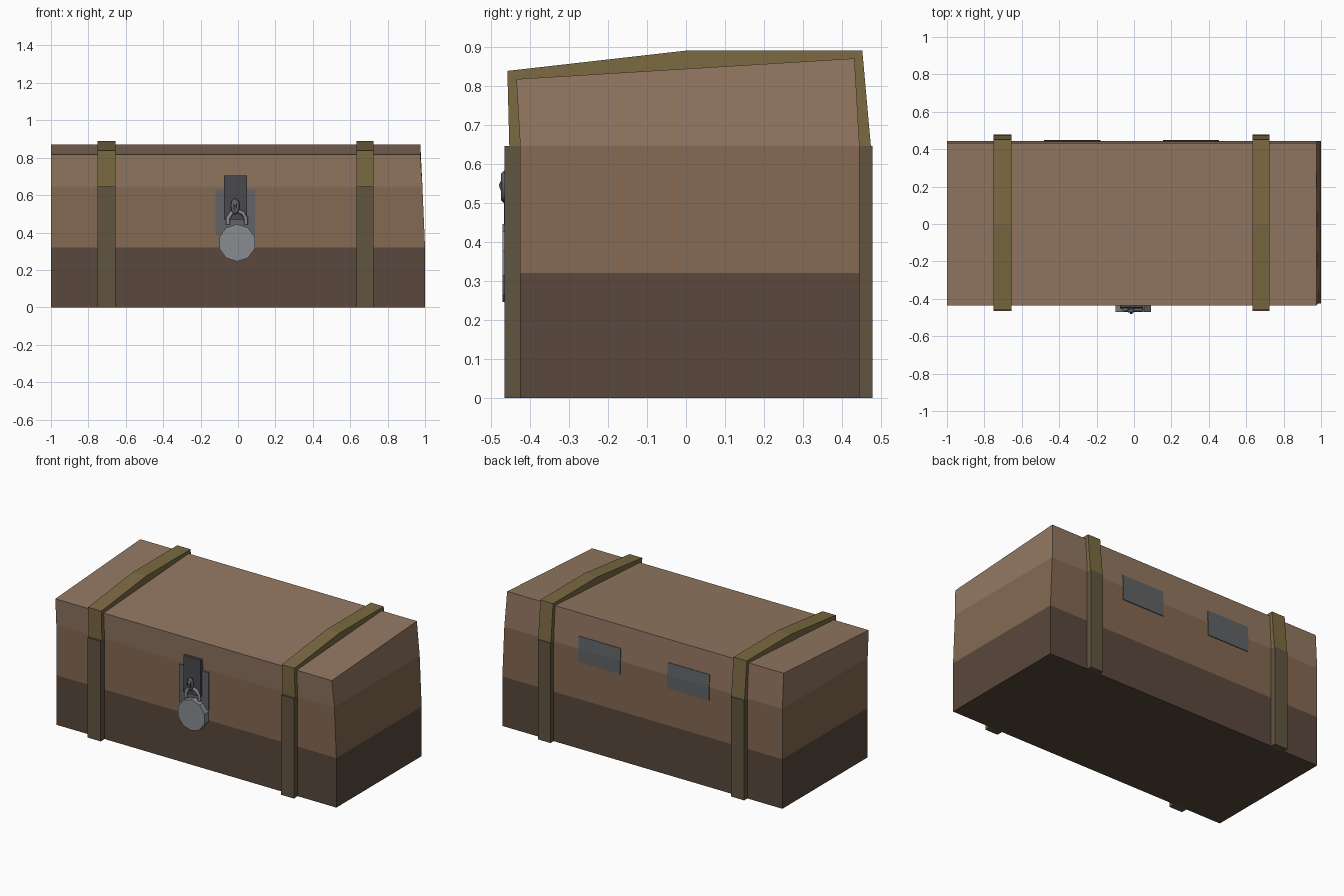
import bpy, bmesh
from math import pi, cos, sin

if "Cube" in bpy.data.objects:
    bpy.data.objects.remove(bpy.data.objects["Cube"])


def material(name, rgb):
    m = bpy.data.materials.new(name)
    m.diffuse_color = (*rgb, 1)
    m.use_nodes = True
    m.node_tree.nodes["Principled BSDF"].inputs["Base Color"].default_value = m.diffuse_color
    return m


DARK = material("dark_wood", (0.10, 0.065, 0.045))
MID = material("mid_wood", (0.23, 0.14, 0.085))
LIGHT = material("light_wood", (0.29, 0.185, 0.12))
BRASS = material("brass", (0.20, 0.145, 0.055))
OLD_BRASS = material("old_brass", (0.12, 0.09, 0.05))
IRON = material("iron", (0.065, 0.065, 0.075))
PLATE = material("plate_metal", (0.12, 0.125, 0.13))
STEEL = material("steel", (0.25, 0.26, 0.28))


def finish(name, bm, *mats):
    bmesh.ops.recalc_face_normals(bm, faces=bm.faces)
    me = bpy.data.meshes.new(name)
    bm.to_mesh(me)
    bm.free()
    for m in mats:
        me.materials.append(m)
    ob = bpy.data.objects.new(name, me)
    bpy.context.collection.objects.link(ob)
    return ob


def loft(name, rings, *mats):
    """Skin four-cornered rings, one material per band, capped at both ends."""
    bm = bmesh.new()
    vs = [[bm.verts.new(p) for p in r] for r in rings]
    for band, (a, b) in enumerate(zip(vs, vs[1:])):
        for i in range(4):
            j = (i + 1) % 4
            bm.faces.new((a[i], a[j], b[j], b[i])).material_index = band
    bm.faces.new(vs[0])
    bm.faces.new(vs[-1]).material_index = len(mats) - 1
    return finish(name, bm, *mats)


def extrude_x(name, profile, x0, x1, mat):
    """Extrude a (y, z) outline along x."""
    bm = bmesh.new()
    face = bm.faces.new([bm.verts.new((x0, y, z)) for y, z in profile])
    ext = bmesh.ops.extrude_face_region(bm, geom=[face])["geom"]
    bmesh.ops.translate(bm, vec=(x1 - x0, 0, 0),
                        verts=[v for v in ext if isinstance(v, bmesh.types.BMVert)])
    return finish(name, bm, mat)


def tube(name, pts, radius, mat, cyclic=False):
    cu = bpy.data.curves.new(name, "CURVE")
    cu.dimensions = "3D"
    cu.bevel_depth, cu.bevel_resolution = radius, 0
    cu.use_fill_caps = True
    sp = cu.splines.new("POLY")
    sp.points.add(len(pts) - 1)
    for p, co in zip(sp.points, pts):
        p.co = (*co, 1)
    sp.use_cyclic_u = cyclic
    cu.materials.append(mat)
    bpy.context.collection.objects.link(bpy.data.objects.new(name, cu))


def ring(x1, y0, y1, z0, z1):
    return [(-1, y0, z0), (x1, y0, z0), (x1, y1, z1), (-1, y1, z1)]


# Box and lid: right end leans in, lid slopes down to the front
loft("chest_body", [ring(1, -.425, .445, 0, 0), ring(1, -.425, .445, .32, .32),
                    ring(.986, -.425, .445, .645, .645)], DARK, MID)
loft("chest_lid", [ring(.986, -.425, .445, .645, .645),
                   ring(.975, -.435, .432, .817, .87)], LIGHT)

# Straps: lid band plus front and back uprights
lid_band = [(-.453, .645), (-.458, .838), (0, .89), (.452, .89), (.474, .645),
            (.44, .645), (.428, .865), (-.43, .812), (-.42, .645)]
for side, x0, x1 in (("left", -.75, -.655), ("right", .633, .724)):
    extrude_x(f"{side}_lid_strap", lid_band, x0, x1, BRASS)
    for end, y0, y1 in (("front", -.465, -.42), ("back", .44, .478)):
        extrude_x(f"{side}_{end}_strap",
                  [(y0, 0), (y1, 0), (y1, .645), (y0, .645)], x0, x1, OLD_BRASS)

# Hinge plates across the back seam
for side, x0, x1 in (("left", -.48, -.18), ("right", .155, .455)):
    extrude_x(f"{side}_hinge", [(.435, .56), (.45, .56), (.45, .645), (.444, .725), (.43, .725)],
              x0, x1, PLATE)

# Latch plate and hasp
extrude_x("latch_plate", [(-.432, .385), (-.42, .385), (-.42, .63), (-.432, .63)],
          -.12, .092, PLATE)
extrude_x("hasp", [(-.452, .47), (-.43, .47), (-.425, .705), (-.447, .705)],
          -.075, .047, IRON)

# Staple loop
tube("staple", [(-.015 + .014 * cos(a), -.464, .54 + .034 * sin(a))
                for a in (i * pi / 4 for i in range(8))], .01, PLATE, True)
extrude_x("staple_pin", [(-.45, .575), (-.465, .575), (-.48, .545), (-.465, .505), (-.45, .505)],
          -.022, -.008, PLATE)

# Padlock with shackle
bpy.ops.mesh.primitive_cylinder_add(vertices=10, radius=.1, depth=.042,
                                    location=(-.005, -.449, .345), rotation=(pi / 2, 0, 0))
lock = bpy.context.object
lock.name = "padlock"
lock.data.materials.append(STEEL)
tube("shackle", [(-.005 + .05 * cos(a), -.456, .46 + .055 * sin(a))
                 for a in (-.3 + i * (pi + .6) / 6 for i in range(7))], .011, STEEL)
